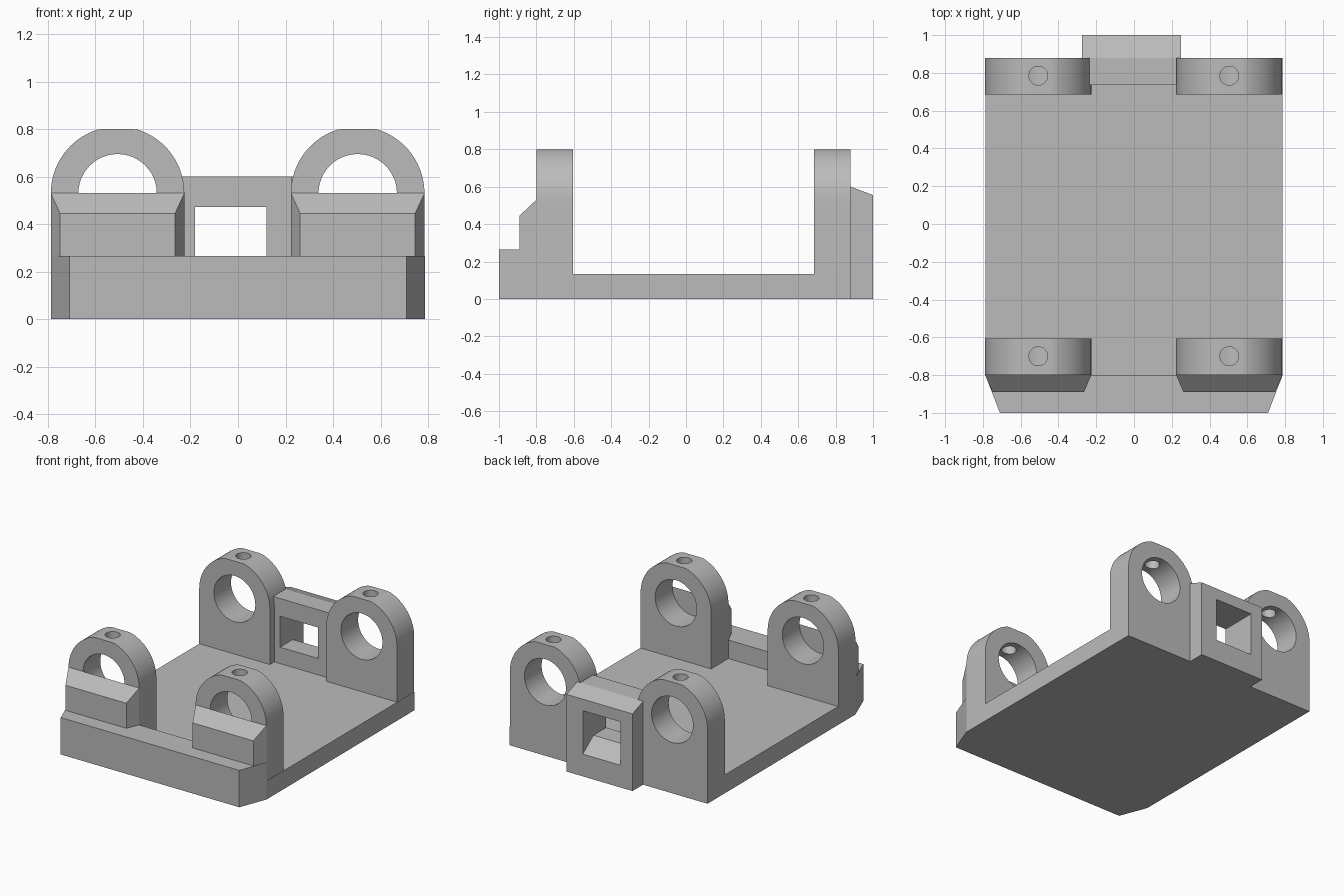
import bpy, bmesh, math

if "Cube" in bpy.data.objects:
    bpy.data.objects.remove(bpy.data.objects["Cube"], do_unlink=True)

grey = bpy.data.materials.new("plain grey")
grey.use_nodes = True
colour = (0.5, 0.5, 0.5, 1)
grey.diffuse_color = colour
grey.node_tree.nodes["Principled BSDF"].inputs["Base Color"].default_value = colour


def loft(name, start, end):
    """Closed solid between two matching rings of points."""
    bm = bmesh.new()
    a = [bm.verts.new(p) for p in start]
    b = [bm.verts.new(p) for p in end]
    bm.faces.new(a)
    bm.faces.new(b)
    for i in range(len(a)):
        j = (i + 1) % len(a)
        bm.faces.new((a[i], a[j], b[j], b[i]))
    bmesh.ops.recalc_face_normals(bm, faces=bm.faces)
    mesh = bpy.data.meshes.new(name)
    bm.to_mesh(mesh)
    bm.free()
    mesh.materials.append(grey)
    obj = bpy.data.objects.new(name, mesh)
    bpy.context.collection.objects.link(obj)
    return obj


def along_x(name, yz, x0, x1):
    return loft(name, [(x0, y, z) for y, z in yz], [(x1, y, z) for y, z in yz])


def along_y(name, xz, y0, y1):
    return loft(name, [(x, y0, z) for x, z in xz], [(x, y1, z) for x, z in xz])


def along_z(name, xy, z0, z1):
    return loft(name, [(x, y, z0) for x, y in xy], [(x, y, z1) for x, y in xy])


def rect(u0, u1, v0, v1):
    return [(u0, v0), (u1, v0), (u1, v1), (u0, v1)]


def arc(cu, cv, r, sweep=2 * math.pi, steps=48):
    return [(cu + r * math.cos(sweep * i / steps), cv + r * math.sin(sweep * i / steps))
            for i in range(steps + (sweep < 6))]


def cut(obj, cutter):
    """Subtract the cutter, bake the result and remove the cutter."""
    cutter.hide_render = True
    mod = obj.modifiers.new("cut", 'BOOLEAN')
    mod.operation, mod.solver, mod.object = 'DIFFERENCE', 'EXACT', cutter
    bpy.context.view_layer.update()
    mesh = bpy.data.meshes.new_from_object(obj.evaluated_get(bpy.context.evaluated_depsgraph_get()))
    obj.modifiers.clear()
    obj.data = mesh
    bpy.data.objects.remove(cutter, do_unlink=True)


def smooth(obj):
    bpy.ops.object.select_all(action='DESELECT')
    obj.select_set(True)
    bpy.context.view_layer.objects.active = obj
    bpy.ops.object.shade_smooth_by_angle(angle=math.radians(25))


HALF, FLOOR, LIP, TOP = 0.787, 0.132, 0.265, 0.8
BORE_Z, RADIUS, BORE = 0.53, 0.281, 0.165

# Base plate and tapered front lip
along_z("base_plate", rect(-HALF, HALF, -0.8, 0.88), 0, FLOOR)
along_z("front_lip", [(-0.71, -1), (0.71, -1), (HALF, -0.8), (-HALF, -0.8)], 0, LIP)


# Upright rings with a bore and a screw hole from the top
def ring_post(name, cx, y0, y1, hole_y):
    outline = [(x, min(z, TOP)) for x, z in arc(cx, BORE_Z, RADIUS, math.pi, 40)]
    outline += [(cx - RADIUS, FLOOR), (cx + RADIUS, FLOOR)]
    post = along_y(name, outline, y0, y1)
    cut(post, along_y("bore_cutter", arc(cx, BORE_Z, BORE), y0 - 0.1, y1 + 0.1))
    cut(post, along_z("screw_cutter", arc(cx, hole_y, 0.05, steps=32), BORE_Z, 1))
    smooth(post)


# Tapered ledge with a sloping top in front of each front ring
def ledge(name, cx):
    back = rect(cx - RADIUS, cx + RADIUS, LIP, BORE_Z)
    front = rect(cx - 0.242, cx + 0.242, LIP, 0.445)
    loft(name, [(x, -0.8, z) for x, z in back], [(x, -0.89, z) for x, z in front])


for side, cx in (("right", -0.507), ("left", 0.504)):
    ring_post("front_ring_" + side, cx, -0.8, -0.605, -0.7)
    ring_post("back_ring_" + side, cx, 0.685, 0.88, 0.785)
    ledge("front_ledge_" + side, cx)

# Rear wall and block with one window passing through both
wall = along_x("rear_wall", rect(0.735, 0.88, FLOOR, 0.6), -0.235, 0.225)
block = along_x("rear_block", [(0.88, 0), (1, 0), (1, 0.555), (0.88, 0.6)], -0.275, 0.25)
window = [(0.6, 0.25), (0.88, 0.25), (1.12, 0.07), (1.12, 0.472), (0.6, 0.472)]
for part in (wall, block):
    cut(part, along_x("window_cutter", window, -0.18, 0.12))
